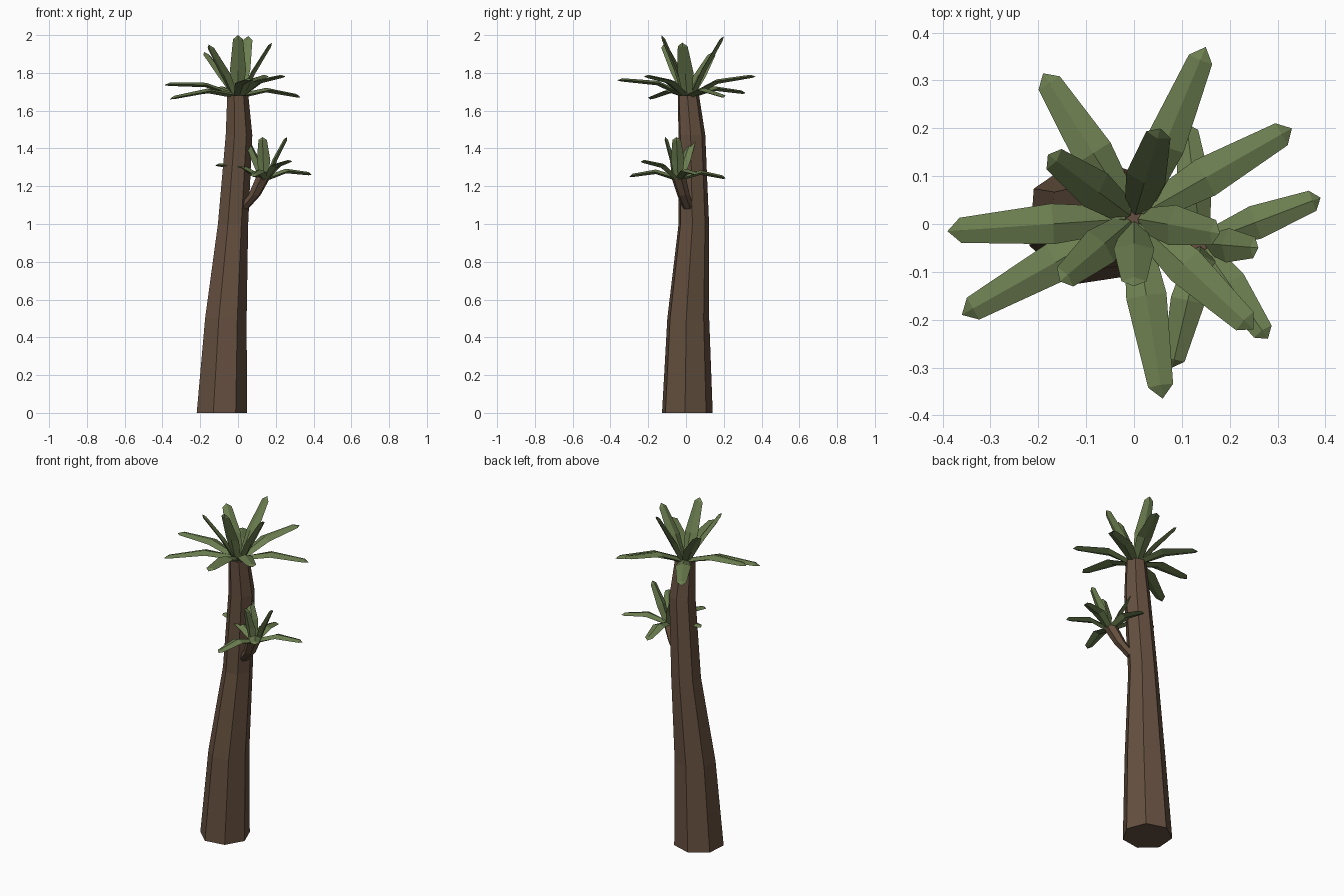
import bpy, bmesh, math
from mathutils import Vector

if "Cube" in bpy.data.objects:
    bpy.data.objects.remove(bpy.data.objects["Cube"])


def material(name, rgb):
    m = bpy.data.materials.new(name)
    m.diffuse_color = (*rgb, 1)
    m.use_nodes = True
    m.node_tree.nodes["Principled BSDF"].inputs["Base Color"].default_value = m.diffuse_color
    return m


BARK = material("bark", (0.13, 0.08, 0.05))
GREEN = material("leaf_green", (0.15, 0.21, 0.08))


def finish(bm, name, mat):
    bmesh.ops.recalc_face_normals(bm, faces=bm.faces)
    me = bpy.data.meshes.new(name)
    bm.to_mesh(me)
    bm.free()
    me.materials.append(mat)
    ob = bpy.data.objects.new(name, me)
    bpy.context.collection.objects.link(ob)


def bridge(bm, rings):
    for a, b in zip(rings, rings[1:]):
        n = len(a)
        for i in range(n):
            bm.faces.new((a[i], a[(i + 1) % n], b[(i + 1) % n], b[i]))


def stem(name, sections, sides, phase):
    """Tapered faceted stem through (x, y, z, radius) sections."""
    bm = bmesh.new()
    rings = []
    for x, y, z, r in sections:
        angles = [phase + 2 * math.pi * i / sides for i in range(sides)]
        rings.append([bm.verts.new((x + r * math.cos(a), y + r * math.sin(a), z)) for a in angles])
    bridge(bm, rings)
    bm.faces.new(rings[0])
    bm.faces.new(rings[-1])
    finish(bm, name, BARK)


def leaf(bm, base, tip, bulge, width):
    """Arched blade with a flat diamond section and a pointed end."""
    base, tip = Vector(base), Vector(tip)
    d = tip - base
    side = Vector((-d.y, d.x, 0)).normalized()
    up = d.cross(side).normalized()
    rings = []
    for t, w, h in ((0.0, 0.6, 0.014), (0.42, 1.0, 0.012), (0.93, 0.62, 0.009)):
        c = base + d * t + up * bulge * 4 * t * (1 - t)
        offs = (side * w * width / 2, up * h, -side * w * width / 2, -up * h)
        rings.append([bm.verts.new(c + o) for o in offs])
    bridge(bm, rings)
    bm.faces.new(rings[0])
    end = bm.verts.new(tip)
    for i in range(4):
        bm.faces.new((rings[-1][i], rings[-1][(i + 1) % 4], end))


def crown(name, centre, low, upright, bulge, width):
    bm = bmesh.new()
    for tips, b in ((low, bulge), (upright, 0.008)):
        for t in tips:
            out = Vector((t[0] - centre[0], t[1] - centre[1], 0)).normalized()
            leaf(bm, Vector(centre) + out * 0.02, t, b, width)
    finish(bm, name, GREEN)


# Leaning seven-sided trunk
stem("trunk", [(-0.09, 0.005, 0, 0.138), (-0.068, 0.01, 0.5, 0.114),
               (-0.029, 0.04, 1.0, 0.083), (0.003, 0.03, 1.47, 0.073),
               (-0.003, 0.012, 1.68, 0.058)], 7, math.radians(150))

# Side branch
stem("branch", [(0.025, 0.015, 1.08, 0.03), (0.085, -0.012, 1.15, 0.034),
                (0.135, -0.04, 1.25, 0.04)], 6, 0.3)

# Leaf rosette on the trunk
crown("top_leaves", (0, 0.012, 1.68),
      [(0.15, 0.37, 1.78), (0.33, 0.2, 1.67), (-0.19, 0.315, 1.69), (-0.39, -0.015, 1.735),
       (-0.36, -0.19, 1.66), (0.06, -0.365, 1.76), (0.25, -0.22, 1.78)],
      [(0.055, 0.2, 1.995), (0, -0.13, 2.0), (0.18, -0.02, 1.96),
       (-0.155, -0.12, 1.95), (-0.18, 0.145, 1.91)], 0.034, 0.085)

# Smaller rosette on the branch
crown("branch_leaves", (0.14, -0.04, 1.245),
      [(0.39, 0.055, 1.26), (0.28, -0.24, 1.33), (0.08, -0.3, 1.25),
       (0.11, 0.21, 1.24), (-0.12, 0.03, 1.31)],
      [(0.26, -0.05, 1.46), (0.13, -0.11, 1.46), (0.04, 0.04, 1.455)], 0.03, 0.072)
